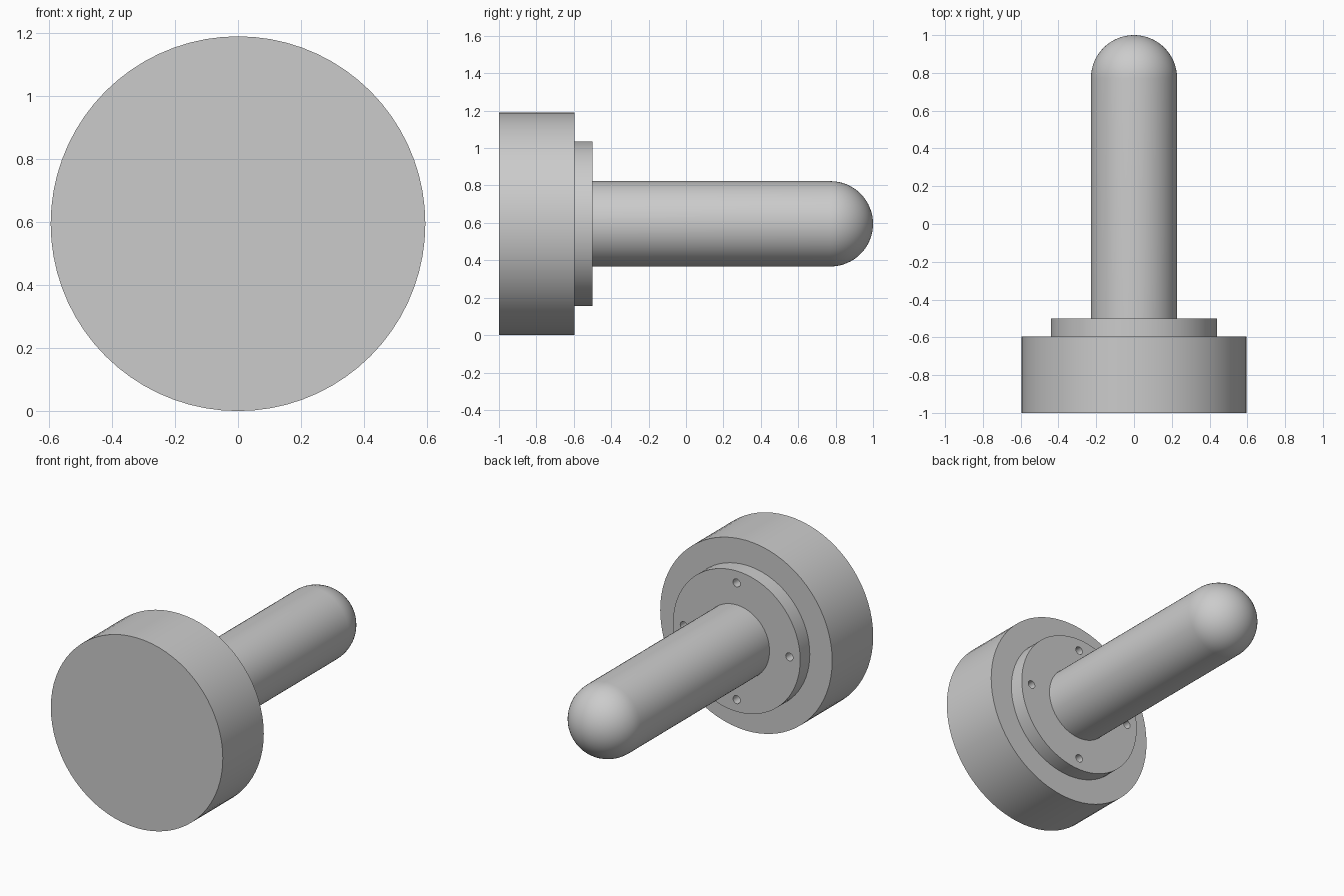
import bpy, bmesh, math
from mathutils import Matrix, Vector

CENTRE_Z = 0.595
SEGMENTS = 72

cube = bpy.data.objects.get("Cube")
if cube:
    bpy.data.objects.remove(cube, do_unlink=True)

grey = bpy.data.materials.new("plain grey")
grey.use_nodes = True
colour = (0.6, 0.6, 0.6, 1)
grey.diffuse_color = colour
grey.node_tree.nodes["Principled BSDF"].inputs["Base Color"].default_value = colour


def add_object(name, bm):
    bmesh.ops.recalc_face_normals(bm, faces=bm.faces)
    mesh = bpy.data.meshes.new(name)
    bm.to_mesh(mesh)
    bm.free()
    mesh.materials.append(grey)
    obj = bpy.data.objects.new(name, mesh)
    bpy.context.collection.objects.link(obj)
    return obj


def lathe(name, profile):
    """Turn (radius, y) points about the long axis."""
    bm = bmesh.new()
    verts = [bm.verts.new((r, y, CENTRE_Z)) for r, y in profile]
    edges = [bm.edges.new(pair) for pair in zip(verts, verts[1:])]
    bmesh.ops.spin(bm, geom=verts + edges, cent=(0, 0, CENTRE_Z), axis=(0, 1, 0),
                   angle=math.tau, steps=SEGMENTS, use_duplicate=False)
    bmesh.ops.remove_doubles(bm, verts=bm.verts, dist=0.0001)
    return add_object(name, bm)


# Turned body: wide head, stepped flange, shaft with a round end
shaft_r = 0.228
dome_y = 1 - shaft_r
profile = [(0, -1), (0.595, -1), (0.595, -0.595), (0.44, -0.595),
           (0.44, -0.5), (shaft_r, -0.5)]
for i in range(17):
    a = math.pi / 2 * i / 16
    profile.append((shaft_r * math.cos(a), dome_y + shaft_r * math.sin(a)))
body = lathe("head_flange_and_shaft", profile)

# Four small screw holes in the flange
bm = bmesh.new()
for i in range(4):
    a = math.pi / 2 * i
    place = Vector((0.365 * math.cos(a), -0.495, CENTRE_Z + 0.365 * math.sin(a)))
    bmesh.ops.create_cone(bm, cap_ends=True, segments=24, radius1=0.025,
                          radius2=0.025, depth=0.18,
                          matrix=Matrix.Translation(place) @ Matrix.Rotation(math.pi / 2, 4, "X"))
cutter = add_object("hole_cutter", bm)
cutter.hide_render = True

holes = body.modifiers.new("screw holes", "BOOLEAN")
holes.operation = "DIFFERENCE"
holes.solver = "EXACT"
holes.object = cutter

bpy.ops.object.select_all(action="DESELECT")
body.select_set(True)
bpy.context.view_layer.objects.active = body
bpy.ops.object.modifier_apply(modifier=holes.name)
bpy.data.objects.remove(cutter, do_unlink=True)
bpy.ops.object.shade_smooth_by_angle(angle=math.radians(30))
